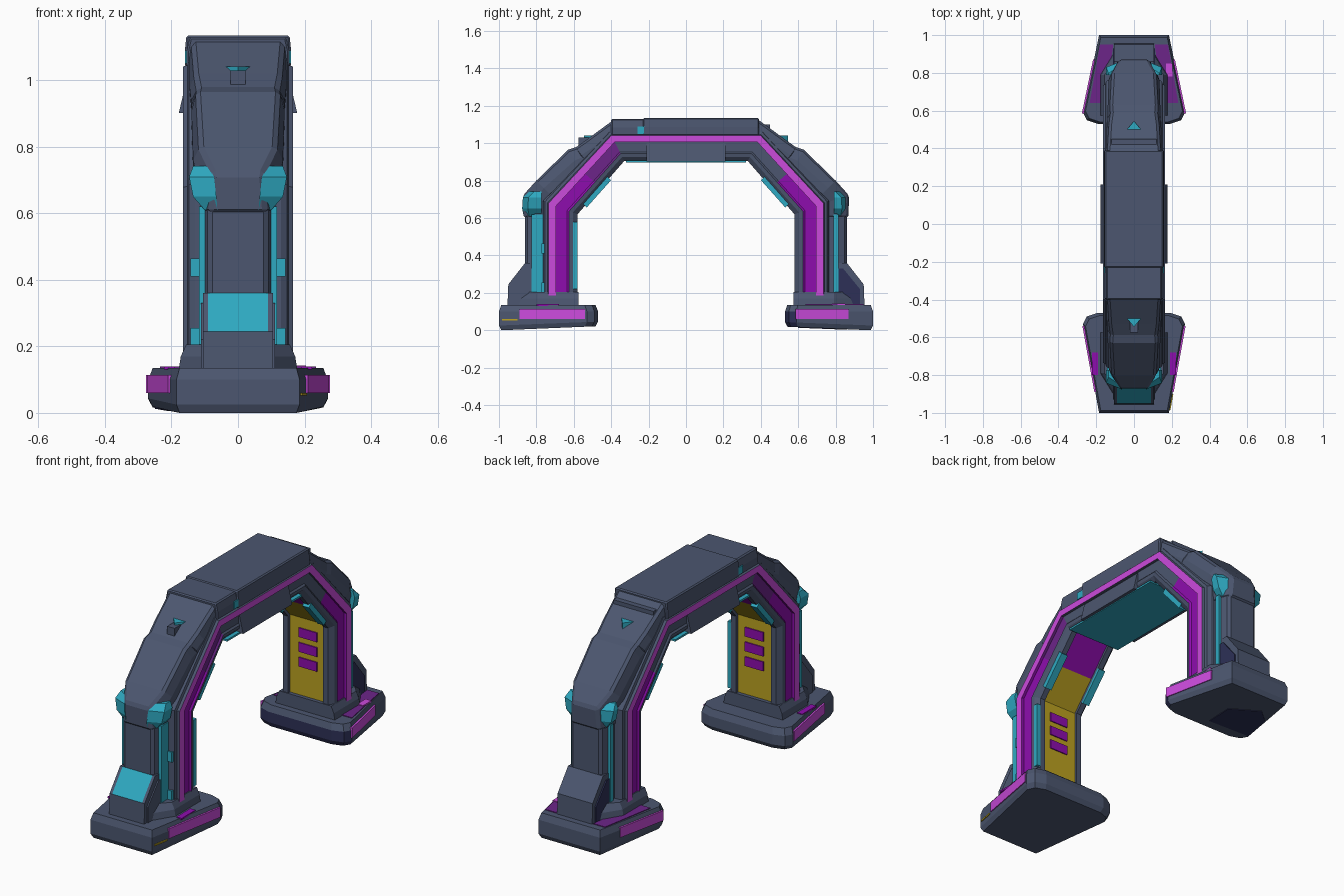
import bpy, bmesh

cube = bpy.data.objects.get("Cube")
if cube:
    bpy.data.objects.remove(cube, do_unlink=True)


def material(name, rgb):
    m = bpy.data.materials.new(name)
    m.use_nodes = True
    m.diffuse_color = (*rgb, 1)
    m.node_tree.nodes["Principled BSDF"].inputs["Base Color"].default_value = (*rgb, 1)
    return m


MATS = [material("slate_blue", (0.072, 0.094, 0.16)),
        material("teal", (0.028, 0.40, 0.54)),
        material("bright_magenta", (0.60, 0.07, 0.72)),
        material("deep_purple", (0.27, 0.004, 0.42)),
        material("mustard_yellow", (0.50, 0.36, 0.015)),
        material("dark_navy", (0.026, 0.03, 0.095)),
        material("muted_plum", (0.15, 0.018, 0.25))]
SLATE, TEAL, MAGENTA, PURPLE, YELLOW, NAVY, PLUM = range(7)


def loft(name, rings, paint=SLATE, mirror=False, bevel=0.0):
    """Skin closed rings; paint is a colour or a rule on (segment, edge)."""
    bm = bmesh.new()
    rows = [[bm.verts.new(p) for p in ring] for ring in rings]
    rule = paint if callable(paint) else (lambda i, j: paint)
    n = len(rows[0])
    for i, (a, b) in enumerate(zip(rows, rows[1:])):
        for j in range(n):
            k = (j + 1) % n
            bm.faces.new((a[j], a[k], b[k], b[j])).material_index = rule(i, j)
    for row in (rows[0], rows[-1]):
        bm.faces.new(row).material_index = 0 if callable(paint) else paint
    bmesh.ops.recalc_face_normals(bm, faces=bm.faces)
    mesh = bpy.data.meshes.new(name)
    bm.to_mesh(mesh)
    bm.free()
    for m in MATS:
        mesh.materials.append(m)
    ob = bpy.data.objects.new(name, mesh)
    bpy.context.collection.objects.link(ob)
    if bevel:
        b = ob.modifiers.new("soft_edges", "BEVEL")
        b.width, b.segments, b.limit_method = bevel, 1, "ANGLE"
    if mirror:
        ob.modifiers.new("other_side", "MIRROR")
    return ob


def box(name, x, y, z, paint=SLATE, **kw):
    return loft(name, [[(x[a], y[b], h) for a, b in ((0, 0), (1, 0), (1, 1), (0, 1))]
                       for h in z], paint, **kw)


def stations(d):
    """Arch path, pushed outward by d from the inner edge."""
    foot, knee = (0.58 + d, 0.13), (0.58 + d, 0.62 + 0.38 * d)
    top = (0.33 + 0.445 * d, 0.905 + 0.88 * d)
    mid = tuple((a + b) / 2 for a, b in zip(knee, top))
    half = [foot, knee, mid, top]
    return half + [(-y, z) for y, z in reversed(half)]


def sweep(name, section, paint=SLATE, mirror=False):
    """Carry a (d, x) section along the arch."""
    paths = [(stations(d), x) for d, x in section]
    rings = [[(x, *path[i]) for path, x in paths] for i in range(8)]
    return loft(name, rings, paint, mirror)


def shell(name, side, rows, bevel=0.012):
    """Armour plate: rows of outer (y, z, half width) and inner (y, z, half width)."""
    rings = []
    for (yo, zo, wo), (yi, zi, wi) in rows:
        ym, zm = (yo + yi) / 2, (zo + zi) / 2
        edge = [(wi, yi, zi), (wi, ym, zm), (wo, yo, zo)]
        rings.append([(x, side * y, z) for x, y, z in edge] +
                     [(-x, side * y, z) for x, y, z in reversed(edge)])
    return loft(name, rings, bevel=bevel)


def foot_strip(name, side, inner, ys, zs, paint, mirror):
    """Thin strip lying along the slanted side of a foot."""
    steep = .085 / (1 - inner - .06)
    a, b = [(.185 + steep * (1 - y), y) for y in ys]
    loft(name, [[(x + dx, side * y, z) for (x, y), dx in
                 ((a, -.02), (a, .005), (b, .005), (b, -.02))] for z in zs], paint, mirror)


# Side ribs with a recessed purple channel on legs and knees, and a bright trim line
def rib_paint(i, j):
    if j in (3, 4, 5) and i not in (2, 3):
        return PLUM if i == 4 else PURPLE
    return MAGENTA if j == 6 else SLATE


sweep("side_rib", [(0, .105), (0, .135), (.025, .155), (.045, .158), (.055, .15),
                   (.115, .15), (.115, .165), (.155, .165), (.16, .152),
                   (.175, .148), (.185, .13), (.185, .105)], rib_paint, mirror=True)


# Core between the ribs, coloured on its inner face by stretch of the arch
def core_paint(i, j):
    return (YELLOW, YELLOW, PURPLE, TEAL, PURPLE, YELLOW, YELLOW)[i] if j == 0 else SLATE


sweep("arch_core", [(.015, -.11), (.015, .11), (.18, .11), (.18, -.11)], core_paint)
box("beam_underside", (-.16, .16), (-.32, .32), (.898, .908), TEAL)

# Flared panels beside the beam
loft("beam_side_panel", [[(.13, y, .902), (.178, y, .902), (.155, y, 1.0), (.13, y, 1.0)]
                         for y in (-.21, .21)], mirror=True)

# Top armour in two plates
shell("top_plate", 1, [((y, 1.135, .155), (y, 1.04, .16)) for y in (-.23, .39)], bevel=.006)
shell("top_front_plate", -1, [((y, 1.13, .145), (y, 1.04, .155)) for y in (.22, .40)], bevel=.006)
box("top_ridge", (-.12, .12), (.39, .45), (1.04, 1.1))
box("beam_side_light", (.13, .16), (-.26, -.22), (1.05, 1.09), TEAL, mirror=True)

for side, end in ((-1, "front"), (1, "back")):
    front = side < 0

    # Armour from the top of the arch down the outside of the leg
    shell(end + "_shoulder_plate", side,
          [((.38, 1.13, .14), (.34, 1.02, .15)),
           ((.53, 1.02, .13), (.47, .93, .145)),
           ((.60, .97, .12), (.54, .89, .14))])
    shell(end + "_knee_plate", side,
          [((.57, .985, .12), (.50, .88, .14)),
           ((.63, .965, .125), (.56, .85, .14)),
           ((.80, .80, .115), (.72, .72, .135)),
           ((.872, .72, .075), (.74, .68, .12)),
           ((.868, .60, .085), (.74, .60, .11))])
    shell(end + "_leg_plate", side,
          [((.86, z, .088), (.74, z, .108)) for z in (.13, .62)])

    # Teal lights beside the leg plate, at the knee, inside the arch and on the shoulder
    near, far = (.755, .825) if front else (.788, .815)
    box(end + "_leg_light", (.08, .118), sorted((side * near, side * far)), (.2, .62),
        TEAL, mirror=True)
    back_y, pull = (.772, 0) if front else (.79, .012)
    loft(end + "_knee_lamp",
         [[(a, side * back_y, z), (b, side * back_y, z), (b, side * (y - pull - .03), z),
           (a, side * (y - pull), z)]
          for a, b, y, z in ((.062, .10, .868, .61), (.065, .135, .876, .65),
                             (.072, .147, .872, .71), (.09, .135, .84, .742))],
         TEAL, mirror=True)
    loft(end + "_inner_rail",
         [[(x, side * (y + o), z + o) for x, o in
           ((.105, -.009), (.145, -.009), (.145, .02), (.105, .02))]
          for y, z in ((.54, .665), (.41, .811))], TEAL, mirror=True)
    loft(end + "_shoulder_marker",
         [[(0, side * .545, z), (.045, side * .49, z), (-.045, side * .49, z)]
          for z in (.99, 1.042)], TEAL)

    # Buttress with a sloped panel, and collar at the bottom of the leg
    slope = TEAL if front else SLATE
    flank = SLATE if front else NAVY
    profile = [(.74, .12), (.955, .12), (.95, .245), (.86, .36), (.74, .36)]
    loft(end + "_buttress",
         [[(x, side * y, z) for y, z in profile] for x in (-.105, -.09, .09, .105)],
         lambda i, j: slope if j == 2 and i == 1 else SLATE)
    loft(end + "_buttress_flank",
         [[(x, side * y, z) for y, z in ((.80, .13), (.93, .13), (.93, .22), (.84, .33), (.80, .33))]
          for x in (.10, .112)], flank, mirror=True)
    loft(end + "_leg_collar",
         [[(w, side * .575, z), (w, side * .79, z), (.10, side * y, z),
           (-.10, side * y, z), (-w, side * .79, z), (-w, side * .575, z)]
          for w, y, z in ((.18, .92, .12), (.172, .90, .17), (.156, .85, .205))])

    # Wedge-shaped foot
    inner = .47 if front else .53
    plan = [(.185, 1.0), (.27, inner + .06), (.25, inner + .02), (.19, inner)]
    plan += [(-x, y) for x, y in reversed(plan)]

    def foot_ring(z, scale, lift):
        return [(x * scale, side * (.75 + (y - .75) * scale), z + lift * (1 - y) * 2)
                for x, y in plan]

    loft(end + "_foot",
         [foot_ring(0, .95, .02), foot_ring(.025, 1, .02), foot_ring(.10, 1, 0),
          foot_ring(.135, .95, 0)],
         lambda i, j: NAVY if not front and j in (1, 2, 3, 4, 5) and i < 2 else SLATE)
    foot_strip(end + "_foot_strip", side, inner, (.54, .89) if front else (.585, .87),
               (.06, .114), MAGENTA, True)

    # Painted bars on the inside of the leg
    for z in (.36, .44, .52):
        box(end + "_inner_bar", (-.05, .06), sorted((side * .589, side * .597)),
            (z, z + .05), PURPLE)

# Small lights and marks found on the front leg and foot only
for z in (.2, .41):
    box("front_rib_light", (.115, .143), (-.772, -.75), (z, z + .055), TEAL, mirror=True)
box("front_edge_light", (.135, .158), (-.605, -.58), (.22, .58), TEAL)
foot_strip("front_foot_mark", -1, .47, (.90, .985), (.052, .06), YELLOW, False)
box("front_foot_trim", (.19, .222), (-.80, -.68), (.13, .139), PURPLE, mirror=True)

# Plum covers and a bright tab on the back foot wings, with a dark patch beneath
loft("back_foot_cover", [[(.11, .95, z), (.18, .95, z), (.235, .64, z), (.15, .64, z)]
                         for z in (.132, .139)], PLUM, mirror=True)
box("back_foot_tab", (.17, .205), (.78, .85), (.135, .143), MAGENTA)
loft("back_foot_patch", [[(x, y, z + .04 * (1 - y)) for x, y in
                          ((0, .6), (.015, .765), (-.13, .86), (-.21, .79), (-.25, .61))]
                         for z in (-.003, .005)], NAVY)

# Small catch above the front knee
box("front_catch", (-.022, .022), (-.575, -.5), (.95, 1.03))
